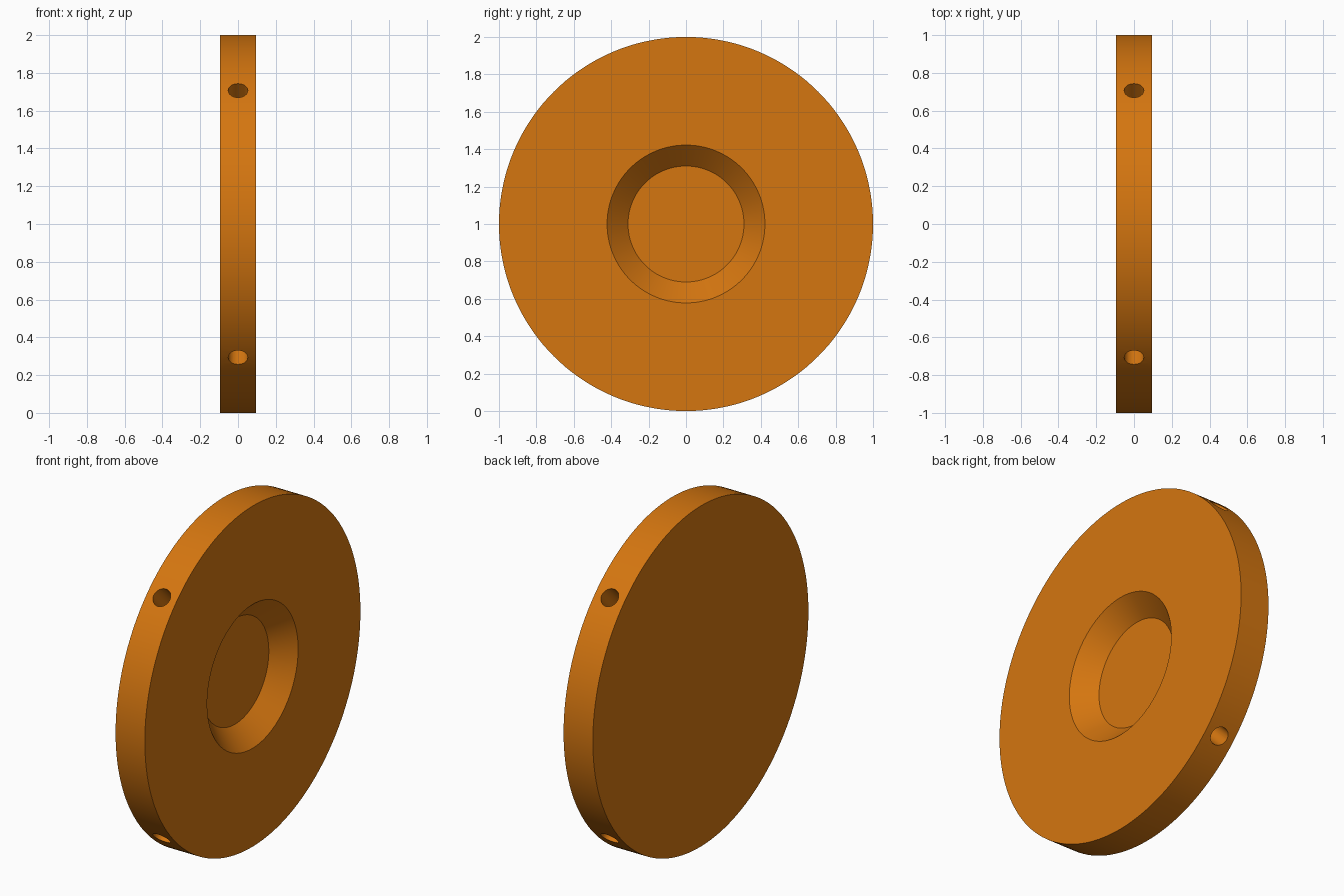
import bpy, bmesh, math
from mathutils import Matrix, Vector

if "Cube" in bpy.data.objects:
    bpy.data.objects.remove(bpy.data.objects["Cube"])

R, HALF = 1.0, 0.095                  # disc radius, half thickness
RECESS_R, FLOOR_R, DEPTH = 0.422, 0.31, 0.112
HOLE_R, HOLE_DEPTH = 0.052, 0.3
SIDES = 144

orange = bpy.data.materials.new("orange")
orange.diffuse_color = (0.66, 0.18, 0.005, 1)
orange.use_nodes = True
orange.node_tree.nodes["Principled BSDF"].inputs["Base Color"].default_value = orange.diffuse_color


def add_object(name, bm):
    mesh = bpy.data.meshes.new(name)
    bm.normal_update()
    bm.to_mesh(mesh)
    bm.free()
    mesh.materials.append(orange)
    obj = bpy.data.objects.new(name, mesh)
    bpy.context.collection.objects.link(obj)
    return obj


# Disc turned around the x axis, with a conical recess on the right face
profile = [(-HALF, R), (HALF, R), (HALF, RECESS_R), (HALF - DEPTH, FLOOR_R)]
bm = bmesh.new()
rings = []
for x, r in profile:
    rings.append([bm.verts.new((x, r * math.cos(2 * math.pi * i / SIDES),
                                1 + r * math.sin(2 * math.pi * i / SIDES)))
                  for i in range(SIDES)])
for a, b in zip(rings, rings[1:]):
    for i in range(SIDES):
        j = (i + 1) % SIDES
        bm.faces.new((a[i], a[j], b[j], b[i]))
bm.faces.new(rings[0])
bm.faces.new(rings[-1])
bmesh.ops.recalc_face_normals(bm, faces=bm.faces)
disc = add_object("disc", bm)

# Four blind radial holes in the rim, on the diagonals
bm = bmesh.new()
length = HOLE_DEPTH + 0.1
for k in range(4):
    turn = Matrix.Rotation(math.radians(45 + 90 * k), 4, 'X')
    place = (Matrix.Translation(Vector((0, 0, 1))) @ turn
             @ Matrix.Translation(Vector((0, 0, R - HOLE_DEPTH + length / 2))))
    bmesh.ops.create_cone(bm, cap_ends=True, segments=32, radius1=HOLE_R,
                          radius2=HOLE_R, depth=length, matrix=place)
cutter = add_object("hole_cutter", bm)
cutter.hide_render = True

mod = disc.modifiers.new("rim_holes", 'BOOLEAN')
mod.operation = 'DIFFERENCE'
mod.solver = 'EXACT'
mod.object = cutter
bpy.context.view_layer.objects.active = disc
disc.select_set(True)
bpy.ops.object.modifier_apply(modifier=mod.name)
bpy.data.objects.remove(cutter, do_unlink=True)
bpy.ops.object.shade_smooth_by_angle(angle=math.radians(30))
